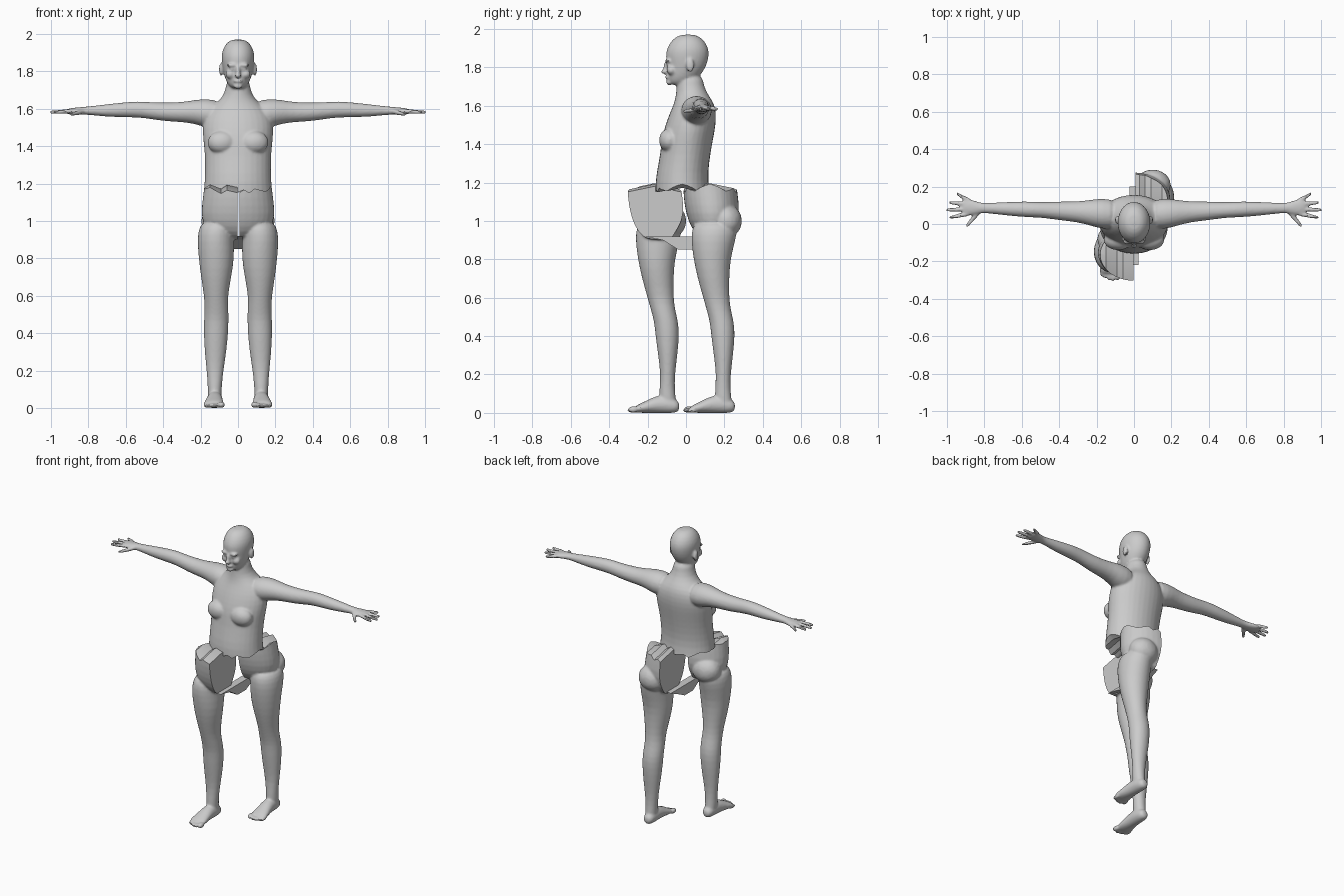
import bpy, bmesh, math
from mathutils import Matrix

body_bm = bmesh.new()


def loft(axis, rows, mirror=False, n=16):
    """Rings of (t, a, b, ra, rb) strung along an axis, capped at both ends."""
    for s in ((1, -1) if mirror else (1,)):
        rings = []
        for t, a, b, ra, rb in rows:
            ring = []
            for i in range(n):
                ang = 2 * math.pi * i / n
                u, v = a + ra * math.cos(ang), b + rb * math.sin(ang)
                p = {'x': (t, u, v), 'y': (u, t, v), 'z': (u, v, t)}[axis]
                ring.append(body_bm.verts.new((p[0] * s, p[1], p[2])))
            rings.append(ring)
        for r0, r1 in zip(rings, rings[1:]):
            for i in range(n):
                j = (i + 1) % n
                body_bm.faces.new((r0[i], r0[j], r1[j], r1[i]))
        body_bm.faces.new(rings[0][::-1])
        body_bm.faces.new(rings[-1])


def ball(loc, size, mirror=False):
    for s in ((1, -1) if mirror else (1,)):
        m = Matrix.Translation((loc[0] * s, loc[1], loc[2])) @ Matrix.Diagonal((*size, 1))
        bmesh.ops.create_icosphere(body_bm, subdivisions=2, radius=1.04, matrix=m)


def span(z, front, back, rx):
    """Body slice given by its front and back y and half width."""
    return (z, 0, (front + back) / 2, rx, (back - front) / 2)


def make_object(name, bm):
    bmesh.ops.recalc_face_normals(bm, faces=bm.faces[:])
    me = bpy.data.meshes.new(name)
    bm.to_mesh(me)
    bm.free()
    ob = bpy.data.objects.new(name, me)
    bpy.context.scene.collection.objects.link(ob)
    return ob


def bake(ob):
    dg = bpy.context.evaluated_depsgraph_get()
    me = bpy.data.meshes.new_from_object(ob.evaluated_get(dg))
    ob.modifiers.clear()
    ob.data = me


# Torso and neck
loft('z', [span(*r) for r in (
    (.90, -.06, .07, .07), (.94, -.105, .09, .16), (1.0, -.137, .13, .2), (1.08, -.157, .138, .2),
    (1.17, -.165, .122, .185), (1.25, -.157, .117, .18), (1.35, -.136, .13, .18),
    (1.43, -.13, .145, .19), (1.50, -.11, .158, .195), (1.56, -.088, .16, .185),
    (1.61, -.065, .15, .15), (1.65, -.055, .122, .092), (1.70, -.05, .093, .067), (1.77, -.05, .09, .062))])
ball((.085, -.085, 1.42), (.08, .057, .065), True)
ball((.1, .065, 1.0), (.1, .084, .09), True)

# Head and face
loft('z', [span(*r) for r in (
    (1.705, -.083, .0, .03), (1.73, -.098, .05, .057), (1.77, -.1, .086, .073), (1.81, -.1, .11, .083),
    (1.86, -.11, .123, .09), (1.90, -.102, .12, .09), (1.945, -.075, .095, .071), (1.973, -.03, .05, .035))])
ball((0, -.106, 1.80), (.012, .013, .032))
ball((0, -.112, 1.778), (.017, .019, .014))
ball((0, -.098, 1.748), (.026, .012, .009))
ball((0, -.087, 1.722), (.026, .017, .016))
ball((.032, -.094, 1.833), (.03, .017, .011), True)
ball((.04, -.076, 1.785), (.028, .025, .026), True)
ball((.032, -.09, 1.812), (.015, .013, .01), True)
ball((.09, .022, 1.81), (.012, .022, .036), True)

# Arms and palms
loft('x', [
    (.08, .05, 1.57, .08, .075), (.17, .055, 1.575, .084, .08), (.23, .06, 1.584, .071, .065),
    (.30, .065, 1.582, .056, .054), (.40, .07, 1.583, .051, .05), (.48, .075, 1.592, .043, .045),
    (.54, .077, 1.597, .043, .044), (.62, .08, 1.594, .041, .04), (.70, .082, 1.591, .035, .034),
    (.78, .085, 1.59, .028, .025), (.82, .085, 1.59, .028, .021), (.86, .088, 1.588, .042, .02),
    (.90, .09, 1.586, .048, .017), (.92, .092, 1.585, .044, .013)], True)

# Fingers and thumbs
for y0, x1, y1 in ((.055, .99, .035), (.08, 1.008, .075), (.105, .993, .115), (.128, .952, .162)):
    loft('x', [(.87, y0, 1.587, .013, .013), (.92, y0 + (y1 - y0) * .4, 1.586, .013, .013),
               (x1 - .01, y1, 1.582, .011, .011), (x1, y1, 1.582, .008, .008)], True, 8)
loft('x', [(.815, .08, 1.587, .022, .014), (.85, .045, 1.58, .023, .015),
           (.885, .0, 1.571, .017, .012), (.9, -.012, 1.569, .012, .009)], True, 8)

# Legs
loft('z', [
    (1.0, .11, .005, .08, .10), (.96, .114, .005, .098, .122), (.9, .12, -.003, .1, .118), (.8, .115, -.01, .097, .098),
    (.7, .117, -.002, .083, .084), (.6, .118, .012, .064, .069), (.53, .115, .027, .065, .064),
    (.47, .116, .043, .067, .064), (.4, .118, .048, .067, .063), (.3, .12, .05, .059, .051),
    (.2, .123, .05, .046, .038), (.12, .124, .046, .038, .041), (.06, .125, .05, .038, .045),
    (.03, .125, .055, .03, .04)], True)

# Feet and toes
loft('y', [
    (.112, .122, .033, .02, .02), (.09, .122, .036, .037, .038), (.04, .123, .045, .041, .047),
    (-.01, .125, .045, .043, .046), (-.06, .128, .032, .05, .033), (-.10, .13, .023, .057, .023),
    (-.125, .13, .017, .052, .015)], True)
for x, y, r in ((.087, -.13, .018), (.112, -.135, .013), (.133, -.131, .013), (.153, -.122, .012), (.171, -.112, .012)):
    ball((x, y, r), (r, .028, r), True)

# Fuse the parts into one smooth skin
body = make_object("body", body_bm)
body.modifiers.new("round", 'SUBSURF').levels = 1
rm = body.modifiers.new("fuse", 'REMESH')
rm.mode = 'VOXEL'
rm.voxel_size = .007
sm = body.modifiers.new("smooth", 'SMOOTH')
sm.factor = .5
sm.iterations = 5
bake(body)

# Jagged waist line
JAG = [0, .012, -.006, .014, .002, -.01, .01, .004]
zig = [(-1.2, 1.18)] + [(i * .03, 1.182 + JAG[i % 8]) for i in range(-8, 9)] + [(1.2, 1.18)]


def cut_piece(name, line, far_z, shift):
    """Keep the part of the body between the jagged line and far_z, then slide it in y."""
    prof = line + [(line[-1][0], far_z), (line[0][0], far_z)]
    bm = bmesh.new()
    rows = []
    for y, drop in ((-.5, -.1), (-.02, 0), (.46, -.1)):
        rows.append([bm.verts.new((x, y, z + (drop if k < len(line) else 0))) for k, (x, z) in enumerate(prof)])
    n = len(prof)
    for a, b in zip(rows, rows[1:]):
        for i in range(n):
            j = (i + 1) % n
            bm.faces.new((a[i], a[j], b[j], b[i]))
    bm.faces.new(rows[0])
    bm.faces.new(rows[-1][::-1])
    cutter = make_object(name + "_cutter", bm)
    cutter.hide_render = True
    ob = bpy.data.objects.new(name, body.data.copy())
    bpy.context.scene.collection.objects.link(ob)
    m = ob.modifiers.new("cut", 'BOOLEAN')
    m.operation = 'INTERSECT'
    m.solver = 'EXACT'
    m.object = cutter
    bake(ob)
    bpy.data.objects.remove(cutter)
    ob.data.transform(Matrix.Translation((0, shift, 0)))
    ob.data.shade_smooth()
    ob.data.set_sharp_from_angle(angle=math.radians(35))
    return ob


# Three pieces: upper body, right leg slid forward, left leg slid back
cut_piece("upper_body", zig, 2.5, 0)
cut_piece("right_leg", [p for p in zig if p[0] < -.01] + [(-.004, 1.18)], -.5, -.145)
cut_piece("left_leg", [(.008, 1.18)] + [p for p in zig if p[0] > .01], -.5, .145)
bpy.data.objects.remove(body)

# Web of skin still joining the inner thighs
bm = bmesh.new()
web = [(-.22, .92), (-.12, .9), (-.04, .85), (.05, .85), (.13, .89), (.2, .92)]
sides = [[bm.verts.new((x, y, z)) for y, z in web] for x in (-.025, .025)]
for i in range(len(web)):
    j = (i + 1) % len(web)
    bm.faces.new((sides[0][i], sides[0][j], sides[1][j], sides[1][i]))
bm.faces.new(sides[0])
bm.faces.new(sides[1][::-1])
make_object("thigh_web", bm)
